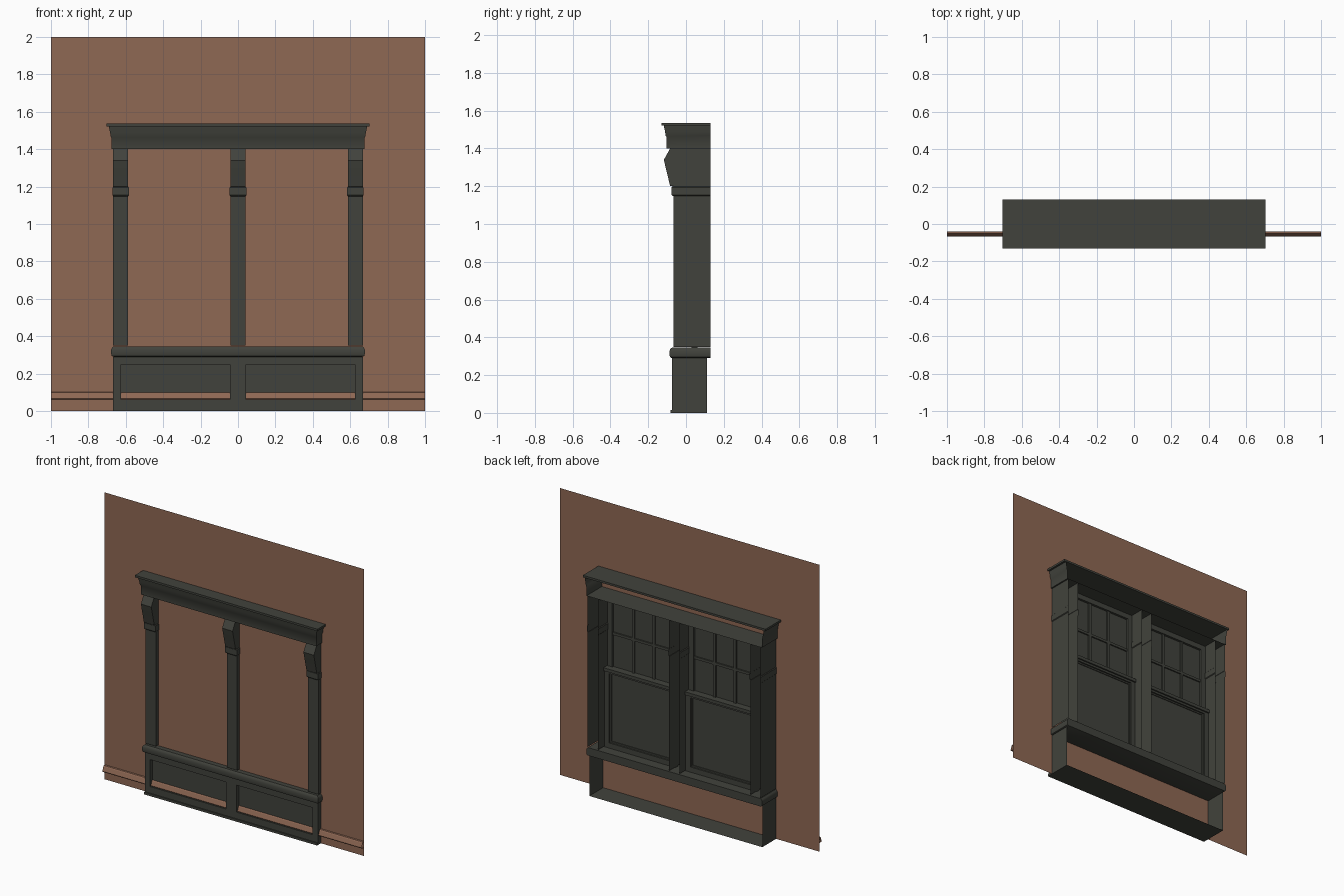
import bpy, bmesh, math

if "Cube" in bpy.data.objects:
    bpy.data.objects.remove(bpy.data.objects["Cube"])


def material(name, rgb):
    m = bpy.data.materials.new(name)
    m.diffuse_color = (*rgb, 1)
    m.use_nodes = True
    m.node_tree.nodes["Principled BSDF"].inputs["Base Color"].default_value = m.diffuse_color
    return m


BROWN = material("brown wall", (0.275, 0.138, 0.088))
GREEN = material("dark green paint", (0.053, 0.055, 0.045))
BACK = 0.13


def finish(bm, name, mat, smooth=False):
    bmesh.ops.recalc_face_normals(bm, faces=bm.faces)
    me = bpy.data.meshes.new(name)
    bm.to_mesh(me)
    bm.free()
    me.materials.append(mat)
    ob = bpy.data.objects.new(name, me)
    bpy.context.collection.objects.link(ob)
    if smooth:
        bpy.ops.object.select_all(action='DESELECT')
        ob.select_set(True)
        bpy.context.view_layer.objects.active = ob
        bpy.ops.object.shade_smooth_by_angle(angle=math.radians(40))
    return ob


def add_box(bm, x0, x1, y0, y1, z0, z1):
    v = [bm.verts.new((x, y, z)) for x in (x0, x1) for y in (y0, y1) for z in (z0, z1)]
    for f in ((0, 1, 3, 2), (4, 6, 7, 5), (0, 4, 5, 1), (2, 3, 7, 6), (0, 2, 6, 4), (1, 5, 7, 3)):
        bm.faces.new([v[i] for i in f])


def wrap(name, cx, half, front, profile, back=BACK, bottom=False, top=False, closed=False, smooth=False):
    """Sweep an (offset, z) profile round the left, front and right sides."""
    bm = bmesh.new()
    rings = []
    for o, z in profile:
        pts = ((cx - half - o, back), (cx - half - o, front - o),
               (cx + half + o, front - o), (cx + half + o, back))
        rings.append([bm.verts.new((x, y, z)) for x, y in pts])
    for a, b in zip(rings, rings[1:]):
        for i in range(4 if closed else 3):
            j = (i + 1) % 4
            bm.faces.new((a[i], a[j], b[j], b[i]))
    if bottom:
        bm.faces.new(rings[0])
    if top:
        bm.faces.new(rings[-1])
    return finish(bm, name, GREEN, smooth)


def extrude_x(name, profile, x0, x1, mat, closed=True):
    """Extrude a (y, z) profile along x."""
    bm = bmesh.new()
    a = [bm.verts.new((x0, y, z)) for y, z in profile]
    b = [bm.verts.new((x1, y, z)) for y, z in profile]
    n = len(profile)
    for i in range(n if closed else n - 1):
        j = (i + 1) % n
        bm.faces.new((a[i], a[j], b[j], b[i]))
    if closed:
        bm.faces.new(a)
        bm.faces.new(b)
    return finish(bm, name, mat)


# wall sheet and the moulding strip along its foot
extrude_x("wall", [(-0.04, 0), (-0.04, 2)], -1, 1, BROWN, closed=False)
extrude_x("wall_moulding", [(-0.04, 0.058), (-0.062, 0.06), (-0.066, 0.066), (-0.062, 0.076),
                            (-0.055, 0.094), (-0.05, 0.1), (-0.04, 0.102)], -1, 1, BROWN, closed=False)

# cornice: hollow shell with a lid
wrap("cornice", 0, 0.677, -0.104, [(0, 1.40), (0, 1.462), (0.004, 1.468), (0.007, 1.49),
                                   (0.011, 1.508), (0.013, 1.522)], bottom=True, smooth=True)
wrap("cornice_lid", 0, 0.704, -0.13, [(0, 1.522), (0, 1.536)], bottom=True, top=True, closed=True)

# rounded sill
wrap("sill", 0, 0.678, -0.087, [(-0.012, 0.29), (-0.003, 0.295), (0, 0.305), (0, 0.328), (-0.004, 0.338),
                                (-0.012, 0.345)], bottom=True, top=True, closed=True, smooth=True)

# pilasters: hollow posts, each with a band and a bracket
for side, cx in (("left", -0.627), ("middle", 0), ("right", 0.627)):
    wrap(side + "_pilaster", cx, 0.04, -0.066, [(0, 0.35), (0, 1.40)])
    wrap(side + "_band", cx, 0.0405, -0.073,
         [(-0.002, 1.148), (0.004, 1.154), (0.004, 1.194), (-0.002, 1.2)])
    extrude_x(side + "_bracket", [(-0.06, 1.2), (-0.084, 1.2), (-0.098, 1.26), (-0.108, 1.30),
                                  (-0.117, 1.34), (-0.105, 1.362), (-0.084, 1.4), (-0.06, 1.4)],
              cx - 0.04, cx + 0.04, GREEN)

# lower panel front with two bevelled recesses
bm = bmesh.new()
xs = (-0.667, -0.626, -0.042, 0.042, 0.626, 0.667)
zs = (0, 0.062, 0.25, 0.29)
grid = [[bm.verts.new((x, -0.074, z)) for x in xs] for z in zs]
holes = []
for r in range(3):
    for c in range(5):
        f = bm.faces.new((grid[r][c], grid[r][c + 1], grid[r + 1][c + 1], grid[r + 1][c]))
        if r == 1 and c in (1, 3):
            holes.append(f)
bmesh.ops.inset_individual(bm, faces=holes, thickness=0.018)
for f in holes:
    for v in f.verts:
        v.co.y = -0.05
finish(bm, "panel_front", GREEN)

# panel sides, floor and base strip
bm = bmesh.new()
for s in (-0.667, 0.667):
    bm.faces.new([bm.verts.new((s, y, z)) for y, z in ((-0.074, 0), (0.112, 0), (0.112, 0.29), (-0.074, 0.29))])
bm.faces.new([bm.verts.new((x, y, 0)) for x, y in ((-0.667, -0.074), (0.667, -0.074), (0.667, 0.112), (-0.667, 0.112))])
finish(bm, "panel_sides_and_floor", GREEN)
bm = bmesh.new()
add_box(bm, -0.667, 0.667, -0.082, -0.07, 0, 0.016)
finish(bm, "base_strip", GREEN)


def add_frame(bm, x0, x1, y0, y1, z0, z1, w):
    add_box(bm, x0, x0 + w, y0, y1, z0, z1)
    add_box(bm, x1 - w, x1, y0, y1, z0, z1)
    add_box(bm, x0 + w, x1 - w, y0, y1, z0, z0 + w)
    add_box(bm, x0 + w, x1 - w, y0, y1, z1 - w, z1)


# sash windows behind the wall: plain lower sash, six-pane upper sash
for side, x0, x1 in (("left", -0.587, -0.04), ("right", 0.04, 0.587)):
    bm = bmesh.new()
    add_frame(bm, x0, x1, 0.03, 0.06, 0.345, 0.9, 0.036)
    add_frame(bm, x0 + 0.036, x1 - 0.036, 0.035, 0.05, 0.381, 0.864, 0.01)
    add_box(bm, x0, x1, 0.06, 0.07, 0.878, 0.9)
    finish(bm, side + "_lower_sash", GREEN)

    bm = bmesh.new()
    add_frame(bm, x0, x1, -0.005, 0.028, 0.86, 1.398, 0.036)
    ix0, ix1 = x0 + 0.036, x1 - 0.036
    for k in (1, 2):
        x = ix0 + (ix1 - ix0) * k / 3
        add_box(bm, x - 0.009, x + 0.009, 0.0, 0.022, 0.896, 1.362)
    add_box(bm, ix0, ix1, 0.001, 0.021, 1.12, 1.138)
    finish(bm, side + "_upper_sash", GREEN)

    bm = bmesh.new()
    add_box(bm, ix0, ix1, 0.04, 0.044, 0.381, 0.864)
    add_box(bm, ix0, ix1, 0.008, 0.012, 0.896, 1.362)
    finish(bm, side + "_panes", GREEN)
